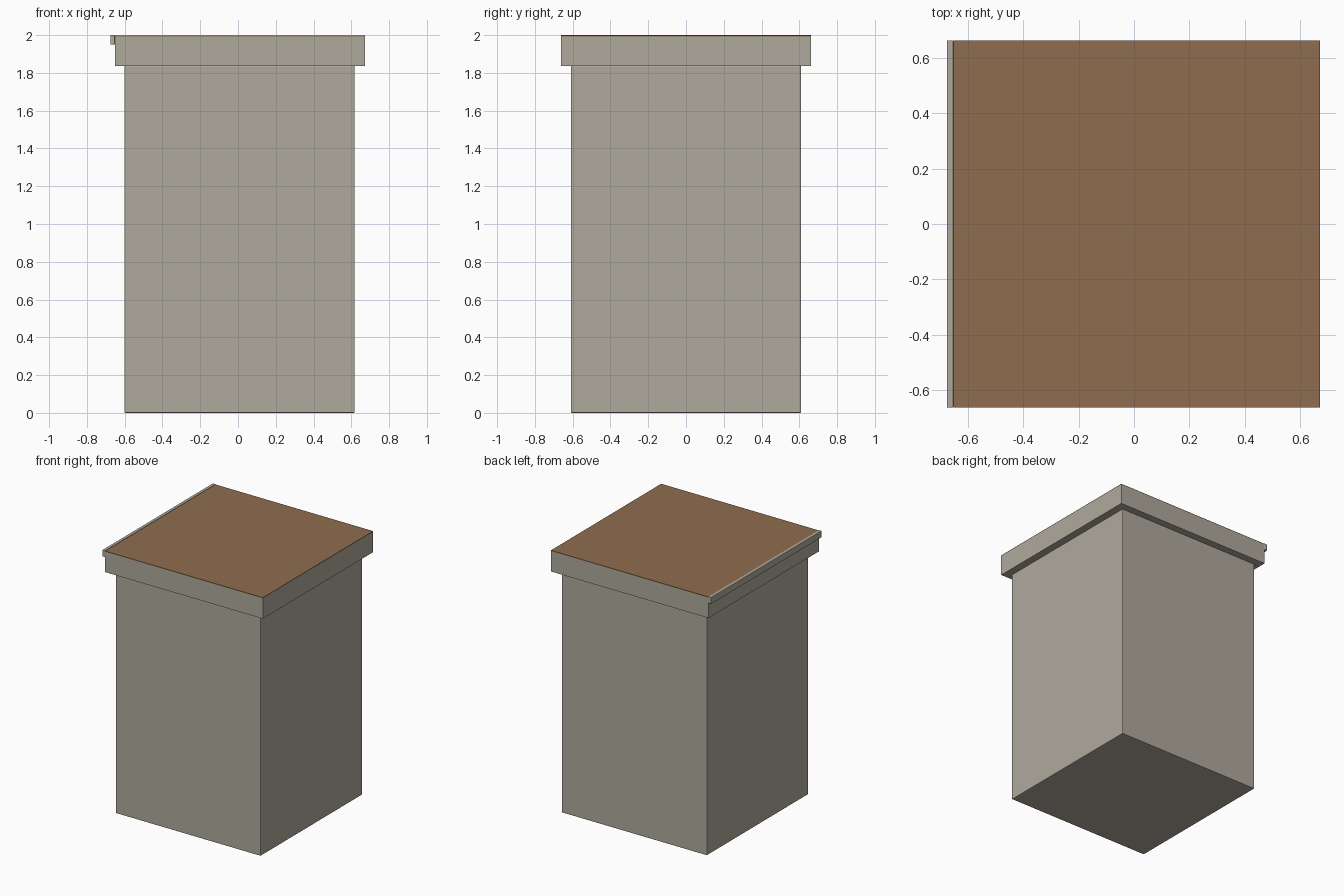
import bpy

if "Cube" in bpy.data.objects:
    bpy.data.objects.remove(bpy.data.objects["Cube"], do_unlink=True)


def make_material(name, colour):
    mat = bpy.data.materials.new(name)
    mat.use_nodes = True
    mat.diffuse_color = colour
    mat.node_tree.nodes["Principled BSDF"].inputs["Base Color"].default_value = colour
    return mat


def box(name, low, high, mat, bevel=0.0):
    """Box between two opposite corners, with optional softened edges."""
    centre = [(a + b) / 2 for a, b in zip(low, high)]
    bpy.ops.mesh.primitive_cube_add(size=1, location=centre)
    obj = bpy.context.object
    obj.name = name
    obj.scale = [b - a for a, b in zip(low, high)]
    bpy.ops.object.transform_apply(location=False, rotation=False, scale=True)
    obj.data.materials.append(mat)
    if bevel:
        mod = obj.modifiers.new("soft_edges", "BEVEL")
        mod.width = bevel
        mod.segments = 2
    return obj


stone = make_material("warm grey", (0.43, 0.40, 0.34, 1))
wood = make_material("brown", (0.275, 0.155, 0.078, 1))

# Main column
box("body", (-0.602, -0.61, 0), (0.617, 0.609, 1.837), stone, 0.005)

# Overhanging lid with a coloured top panel
box("lid", (-0.652, -0.662, 1.837), (0.672, 0.662, 1.992), stone)
box("top_panel", (-0.652, -0.662, 1.992), (0.672, 0.662, 1.997), wood)

# Narrow lip along the right edge of the lid
box("side_lip", (-0.675, -0.662, 1.95), (-0.652, 0.662, 2.0), stone, 0.002)
